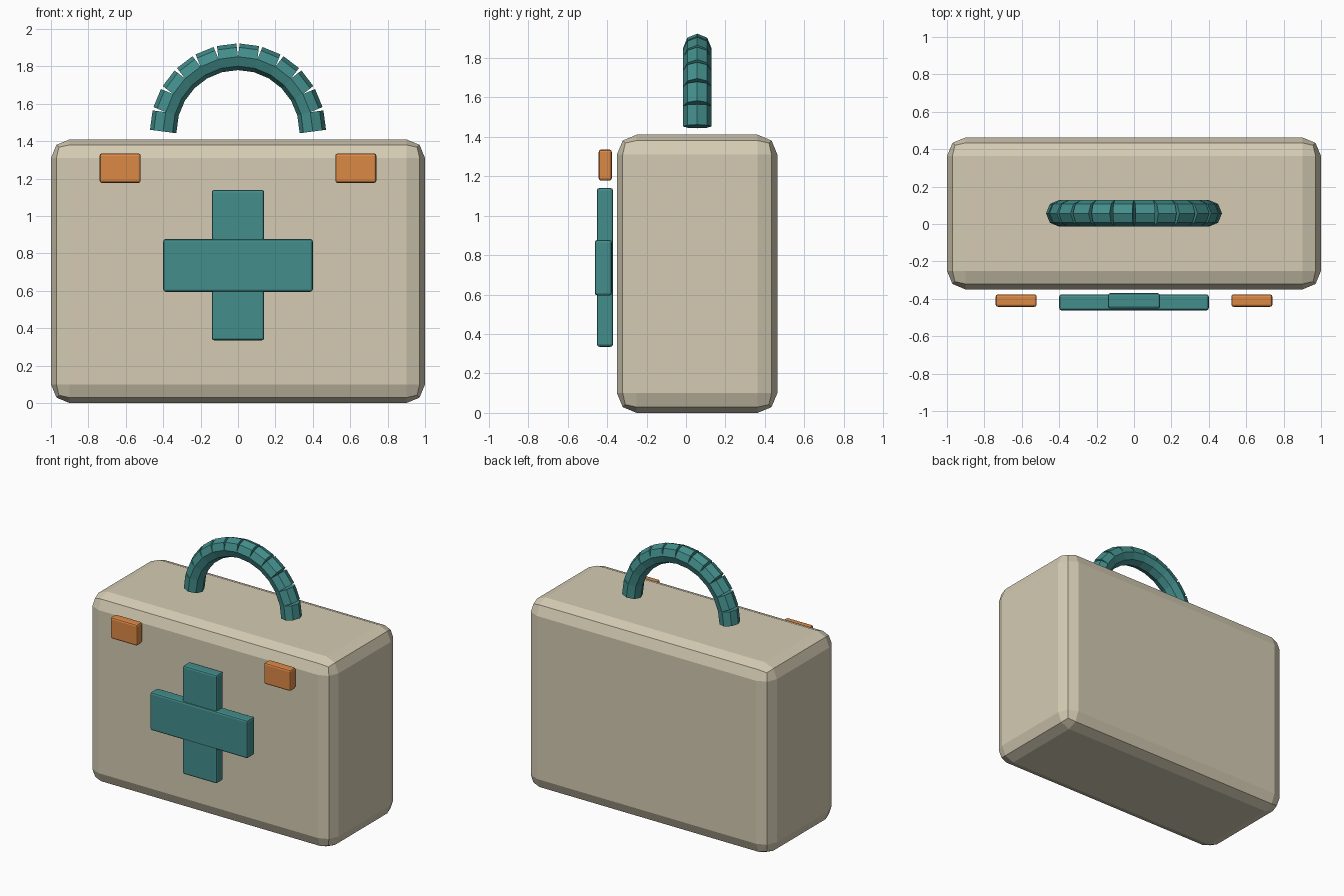
import bpy
from math import radians, sin, cos

if "Cube" in bpy.data.objects:
    bpy.data.objects.remove(bpy.data.objects["Cube"])


def material(name, rgb):
    m = bpy.data.materials.new(name)
    m.diffuse_color = (*rgb, 1)
    m.use_nodes = True
    m.node_tree.nodes["Principled BSDF"].inputs["Base Color"].default_value = m.diffuse_color
    return m


CREAM = material("cream", (0.66, 0.60, 0.45))
TEAL = material("teal", (0.055, 0.27, 0.26))
ORANGE = material("orange", (0.72, 0.25, 0.06))


def box(name, lo, hi, bevel, mat):
    """Bevelled box between two corners."""
    bpy.ops.mesh.primitive_cube_add(
        size=1, location=[(a + b) / 2 for a, b in zip(lo, hi)])
    ob = bpy.context.object
    ob.name = name
    ob.scale = [b - a for a, b in zip(lo, hi)]
    bpy.ops.object.transform_apply(location=False, rotation=False, scale=True)
    mod = ob.modifiers.new("Bevel", 'BEVEL')
    mod.width = bevel
    mod.segments = 2
    ob.data.materials.append(mat)
    return ob


# Case
box("case_body", (-1, -0.35, 0), (1, 0.463, 1.41), 0.1, CREAM)

# Cross on the front
box("cross_upright", (-0.14, -0.452, 0.335), (0.14, -0.37, 1.14), 0.013, TEAL)
box("cross_bar", (-0.4, -0.462, 0.595), (0.4, -0.376, 0.877), 0.013, TEAL)

# Latches
for side, cx in (("left", -0.63), ("right", 0.63)):
    box(side + "_latch", (cx - 0.11, -0.443, 1.177), (cx + 0.11, -0.376, 1.335),
        0.013, ORANGE)

# Handle: half ring of short straight segments
COUNT, RADIUS = 12, 0.4
step = 180 / COUNT
mid = RADIUS * cos(radians(step / 2))
length = 2 * RADIUS * sin(radians(step / 2))
for i in range(COUNT):
    a = radians((i + 0.5) * step)
    bpy.ops.mesh.primitive_cylinder_add(
        vertices=8, radius=0.071, depth=length,
        location=(mid * cos(a), 0.057, 1.452 + mid * sin(a)),
        rotation=(0, -a, 0))
    ob = bpy.context.object
    ob.name = f"handle_segment_{i + 1}"
    ob.data.materials.append(TEAL)
